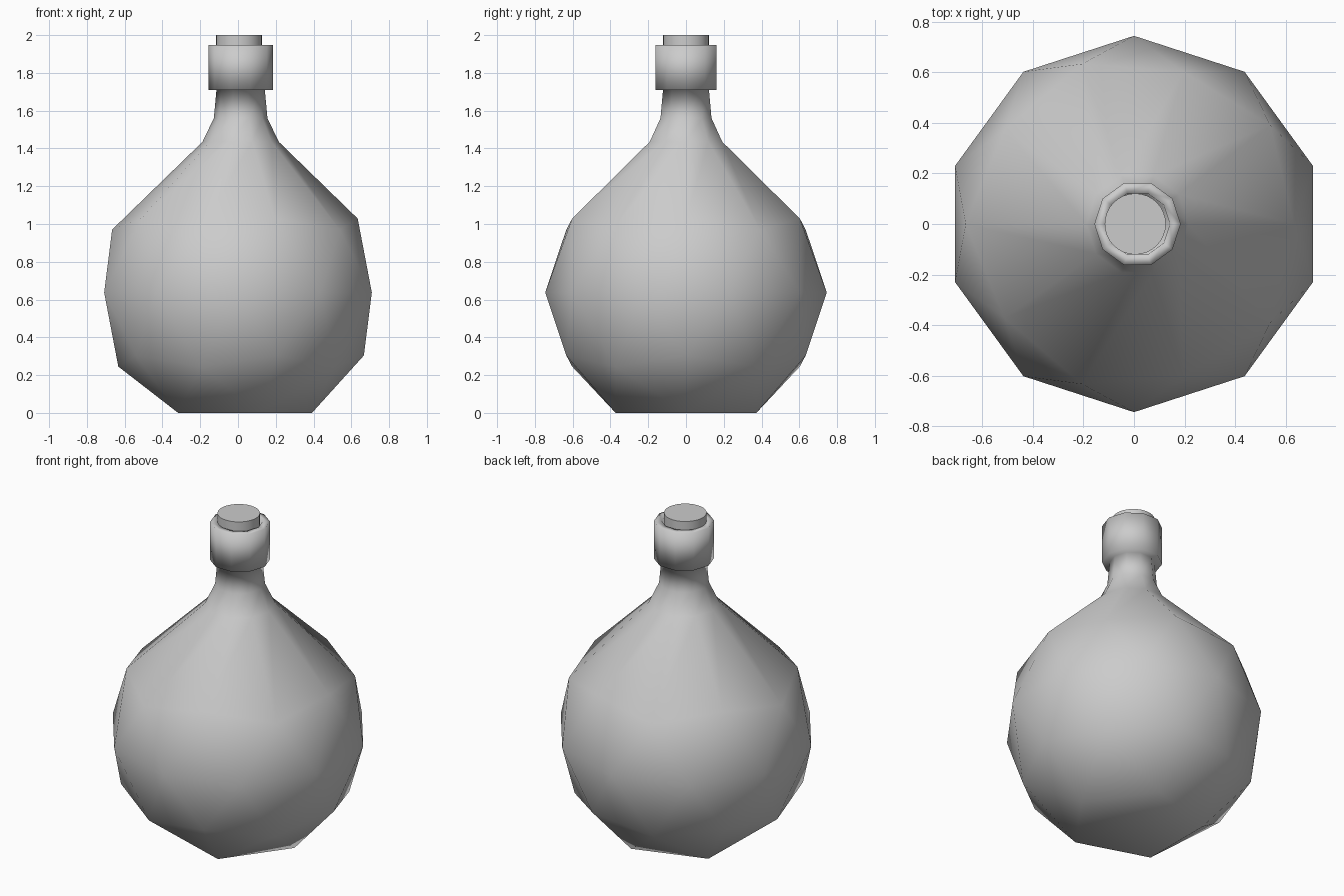
import bpy
import bmesh
from math import atan2, cos, sin, pi
from mathutils import Matrix

cube = bpy.data.objects.get("Cube")
if cube:
    bpy.data.objects.remove(cube, do_unlink=True)

grey = bpy.data.materials.new("light_grey")
grey.use_nodes = True
colour = (0.6, 0.6, 0.6, 1)
grey.diffuse_color = colour
grey.node_tree.nodes["Principled BSDF"].inputs["Base Color"].default_value = colour

RADIUS, CENTRE_Z, NECK_X = 0.745, 0.637, 0.014


def add_object(name, bm):
    bmesh.ops.recalc_face_normals(bm, faces=bm.faces)
    mesh = bpy.data.meshes.new(name)
    bm.to_mesh(mesh)
    bm.free()
    mesh.materials.append(grey)
    obj = bpy.data.objects.new(name, mesh)
    bpy.context.collection.objects.link(obj)
    return obj


# Round belly: coarse sphere with a flattened base and an open top
bm = bmesh.new()
bmesh.ops.create_icosphere(
    bm, subdivisions=2, radius=RADIUS,
    matrix=Matrix.Translation((0, 0, CENTRE_Z)) @ Matrix.Rotation(pi, 4, "Z"))
top = [v for v in bm.verts if v.co.z > CENTRE_Z + 0.7 * RADIUS]
bmesh.ops.delete(bm, geom=top, context="VERTS")
for v in bm.verts:
    if v.co.z < 0.1:
        v.co.z = 0

# Shoulder, neck, thick collar and mouth: (radius, height) rings
rim = [e for e in bm.edges if e.is_boundary]
for radius, z in [(0.202, 1.435), (0.142, 1.56), (0.128, 1.71), (0.171, 1.71),
                  (0.171, 1.947), (0.128, 1.947), (0.122, 1.75)]:
    new = bmesh.ops.extrude_edge_only(bm, edges=rim)["geom"]
    rim = [g for g in new if isinstance(g, bmesh.types.BMEdge) and g.is_boundary]
    for v in {v for e in rim for v in e.verts}:
        step = round(atan2(v.co.y, v.co.x - NECK_X) / (pi / 5))
        angle = step * pi / 5
        v.co = (NECK_X + radius * cos(angle), radius * sin(angle), z)
bmesh.ops.contextual_create(bm, geom=rim)
for f in bm.faces:
    f.smooth = True
add_object("flask", bm)

# Cork stopper
bm = bmesh.new()
bmesh.ops.create_cone(bm, cap_ends=True, segments=32, radius1=0.121, radius2=0.121,
                      depth=0.25, matrix=Matrix.Translation((0.005, 0, 1.875)))
for f in bm.faces:
    f.smooth = len(f.verts) == 4
for e in bm.edges:
    e.smooth = all(f.smooth for f in e.link_faces)
add_object("cork", bm)
